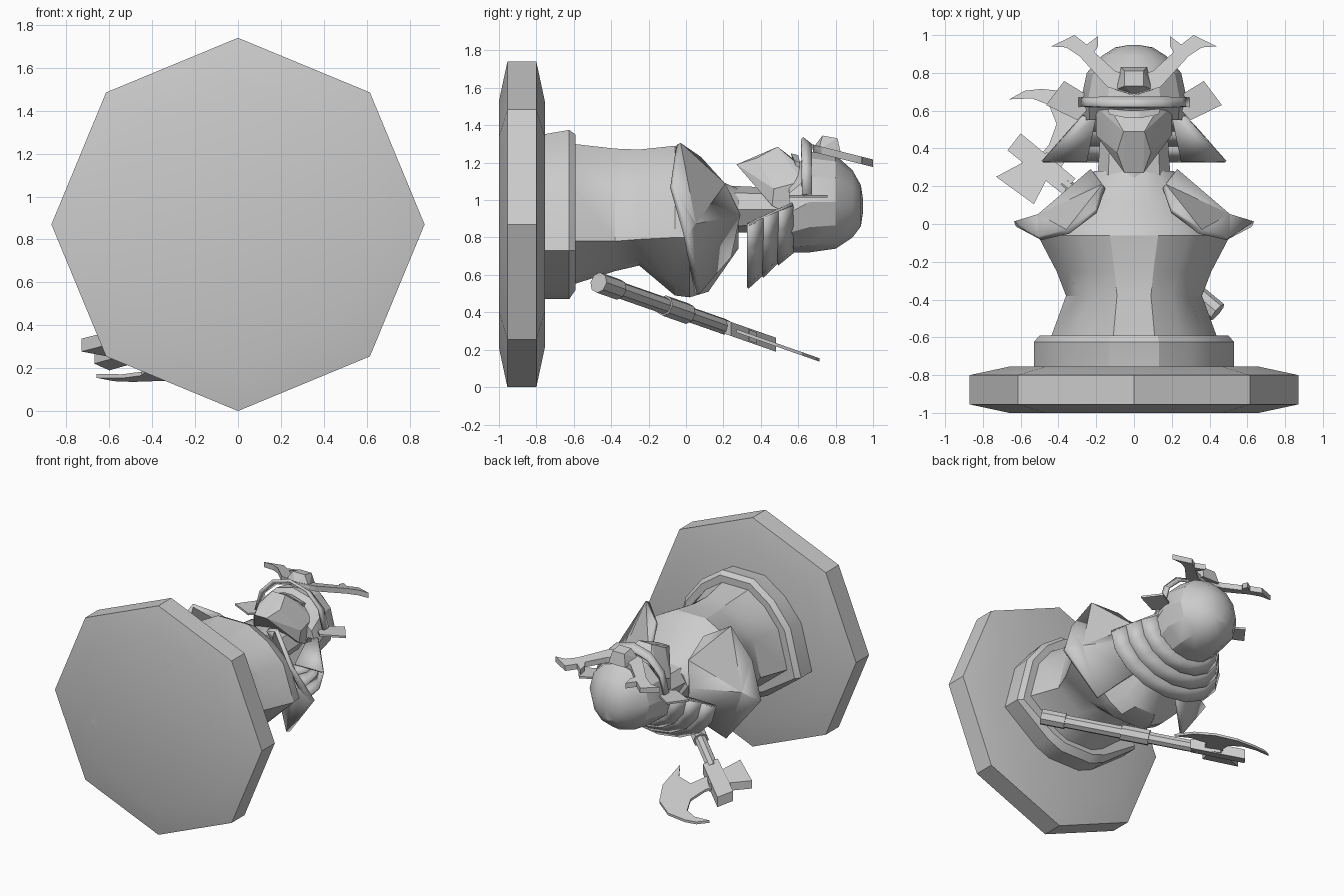
import bpy, bmesh
from math import sin, cos, pi, radians
from mathutils import Vector

if "Cube" in bpy.data.objects:
    bpy.data.objects.remove(bpy.data.objects["Cube"], do_unlink=True)

GREY = (0.6, 0.6, 0.6, 1)
stone = bpy.data.materials.new("stone grey")
stone.use_nodes = True
stone.diffuse_color = GREY
stone.node_tree.nodes["Principled BSDF"].inputs["Base Color"].default_value = GREY


def finish(name, bm, smooth=25, mirror=False, thick=0):
    bmesh.ops.recalc_face_normals(bm, faces=bm.faces)
    mesh = bpy.data.meshes.new(name)
    bm.to_mesh(mesh)
    bm.free()
    obj = bpy.data.objects.new(name, mesh)
    bpy.context.collection.objects.link(obj)
    mesh.materials.append(stone)
    if mirror:
        obj.modifiers.new("mirror", 'MIRROR')
    if thick:
        mod = obj.modifiers.new("thickness", 'SOLIDIFY')
        mod.thickness = thick
        mod.offset = 0
    bpy.ops.object.select_all(action='DESELECT')
    obj.select_set(True)
    bpy.context.view_layer.objects.active = obj
    bpy.ops.object.shade_smooth_by_angle(angle=radians(smooth))
    return obj


def loft(name, rings, closed=True, **kw):
    bm = bmesh.new()
    rows = [[bm.verts.new(p) for p in ring] for ring in rings]
    n = len(rows[0])
    for a, b in zip(rows, rows[1:]):
        for i in range(n if closed else n - 1):
            j = (i + 1) % n
            bm.faces.new((a[i], a[j], b[j], b[i]))
    if closed:
        bm.faces.new(rows[0])
        bm.faces.new(rows[-1])
    return finish(name, bm, **kw)


def sheet(name, points, faces, thick):
    """Mirrored pair of thin folded panels."""
    bm = bmesh.new()
    v = [bm.verts.new(p) for p in points]
    for f in faces:
        bm.faces.new([v[i] for i in f])
    return finish(name, bm, 5, mirror=True, thick=thick)


def arc(y, w, zc, d, start=0, end=2 * pi, n=12):
    """Elliptic arc across x and z at one y."""
    full = end - start > 6
    return [(w * cos(t), y, zc + d * sin(t))
            for t in (start + (end - start) * i / n for i in range(n if full else n + 1))]


# Half outline of the robe: share of the width, share of the depth
ROBE = [(.25, 1), (.57, .82), (.83, .55), (1, 0), (.47, -.81), (.25, -1)]


def robe(y, w, front, back, mid):
    half = [(w * x, y, mid + t * ((front - mid) if t > 0 else (mid - back))) for x, t in ROBE]
    return half + [(-x, yy, z) for x, yy, z in reversed(half)]


def plate(name, outline, z0, slope, thick, mirror=False):
    bm = bmesh.new()
    lo = [bm.verts.new((x, y, z0 + slope * y - thick / 2)) for x, y in outline]
    hi = [bm.verts.new((x, y, z0 + slope * y + thick / 2)) for x, y in outline]
    bm.faces.new(lo)
    bm.faces.new(hi)
    for i in range(len(lo)):
        j = (i + 1) % len(lo)
        if mirror and outline[i][0] == outline[j][0] == 0:
            continue
        bm.faces.new((lo[i], lo[j], hi[j], hi[i]))
    return finish(name, bm, 20, mirror)


def hull(name, points):
    bm = bmesh.new()
    for x, y, z in points:
        for s in ((1, -1) if x else (1,)):
            bm.verts.new((s * x, y, z))
    bmesh.ops.convex_hull(bm, input=bm.verts)
    return finish(name, bm, 8)


# Octagonal base and the pedestal through it
loft("base", [arc(y, r, .87, r, n=8) for y, r in
              ((-1, .66), (-.955, .87), (-.8, .87), (-.755, .66))], smooth=30)
loft("pedestal", [robe(-1, .53, 1.35, .47, .73), robe(-.77, .53, 1.35, .47, .73),
                  robe(-.625, .53, 1.375, .47, .73), robe(-.59, .5, 1.35, .52, .73)])

# Robed torso rising into the neck
loft("torso", [robe(-.6, .44, 1.3, .55, .78), robe(-.38, .36, 1.275, .62, .78),
               robe(-.25, .41, 1.27, .65, .79), robe(-.06, .51, 1.29, .49, .8),
               robe(.02, .5, 1.25, .48, .8), robe(.12, .36, 1.13, .51, .85),
               robe(.28, .21, 1.06, .74, .92)], smooth=30)
loft("neck", [arc(y, r, .95, r * .65, n=8) for y, r in ((.15, .2), (.3, .19), (.6, .17))])

# Flared shoulder guards, dished before the upturned tip
sheet("shoulder_guards",
      [(.16, .2, 1.08), (.2, .07, 1.22), (.35, -.04, 1.3), (.5, -.075, 1.07), (.63, 0, .82),
       (.38, .06, .5), (.22, .28, .92), (.18, .23, .7), (.5, .04, .87)],
      [(0, 1, 2), (0, 2, 8), (0, 8, 6), (2, 3, 8), (3, 4, 8), (4, 5, 8), (8, 5, 7, 6)], .03)

# Beaked face mask
hull("face_mask", [(.2, .62, 1.1), (.2, .47, 1.06), (.05, .27, 1.19), (.12, .6, 1.19),
                   (.19, .46, .97), (.18, .6, .9), (.055, .49, 1.285), (.09, .38, 1.225),
                   (.04, .6, 1.2)])
hull("brows", [(.03, .6, 1.24), (.14, .61, 1.2), (.13, .58, 1.21), (.03, .56, 1.25),
               (.12, .6, 1.12)])

# Helmet dome, front brim, side wings
loft("helmet", [arc(.55, .27, .93, .21), arc(.66, .28, .99, .27), arc(.8, .25, .99, .25),
                arc(.89, .17, .98, .18), arc(.935, .1, .97, .11), arc(.947, .03, .97, .03)],
     smooth=28)
brim = [arc(y, w, 1.03, d, 0, pi, 6) for y, w, d in ((.62, .285, .3), (.67, .285, .26))]
loft("helmet_brim", brim, closed=False, thick=.02, smooth=10)
plate("helmet_wings", [(.26, .69), (.37, .757), (.465, .63), (.3, .55), (.25, .6)],
      1.02, 0, .015, mirror=True)

# Neck guard: shallow tiers around the back of the head, closed by front flaps
TIERS = [(.57, .49, .27, .345, .97, .94, .25, .285),
         (.49, .41, .345, .415, .94, .905, .272, .315),
         (.41, .33, .415, .485, .905, .87, .302, .34)]
for i, (y0, y1, w0, w1, c0, c1, d0, d1) in enumerate(TIERS):
    loft(f"neck_guard_tier_{i + 1}", [arc(y0, w0, c0, d0, pi, 2 * pi, 8),
                                      arc(y1, w1, c1, d1, pi, 2 * pi, 8)],
         closed=False, thick=.012)
sheet("neck_guard_flaps", [(.2, .57, .98), (.275, .57, .98), (.485, .335, .87), (.25, .33, .87)],
      [(0, 1, 2, 3)], .015)

# Forked crest on the helmet front
plate("crest", [(0, .68), (.14, .725), (.29, .89), (.36, .935), (.44, .94), (.315, 1),
                (.25, .95), (.19, .995), (.19, .94), (.21, .91), (.1, .81), (0, .78)],
      1.447, -.25, .04, mirror=True)
hull("crest_boss", [(.1, .71, 1.27), (.05, .73, 1.345), (.05, .81, 1.33), (.07, .83, 1.24),
                    (0, .68, 1.28)])

# Axe slung across the back, lying in one sloped plane
Z0, SLOPE = .395, -.35
START, END = Vector((.42, -.45)), Vector((-.64, .43))


def on_axis(t):
    p = START.lerp(END, t)
    return Vector((p.x, p.y, Z0 + SLOPE * p.y))


def rod(name, t0, t1, radius):
    a, b = on_axis(t0), on_axis(t1)
    bm = bmesh.new()
    bmesh.ops.create_cone(bm, cap_ends=True, segments=8, radius1=radius, radius2=radius,
                          depth=(b - a).length)
    obj = finish(name, bm)
    obj.location = (a + b) / 2
    obj.rotation_euler = (b - a).to_track_quat('Z', 'Y').to_euler()


rod("axe_pommel", -.02, .1, .056)
rod("axe_grip", .08, .4, .046)
rod("axe_collar", .38, .52, .056)
rod("axe_shaft", .5, .75, .042)
plate("axe_head_block", [(-.67, .39), (-.6, .48), (-.31, .24), (-.38, .16)], Z0, SLOPE, .075)
plate("axe_hammer", [(-.73, .25), (-.53, .105), (-.45, .26), (-.42, .34), (-.46, .38),
                     (-.58, .33)], Z0, SLOPE, .06)
plate("axe_blade", [(-.5, .36), (-.45, .42), (-.41, .53), (-.45, .63), (-.54, .665), (-.66, .66),
                    (-.58, .705), (-.49, .715), (-.34, .7), (-.21, .62), (-.14, .48),
                    (-.14, .27), (-.2, .37), (-.32, .4), (-.4, .28)], Z0, SLOPE, .018)
